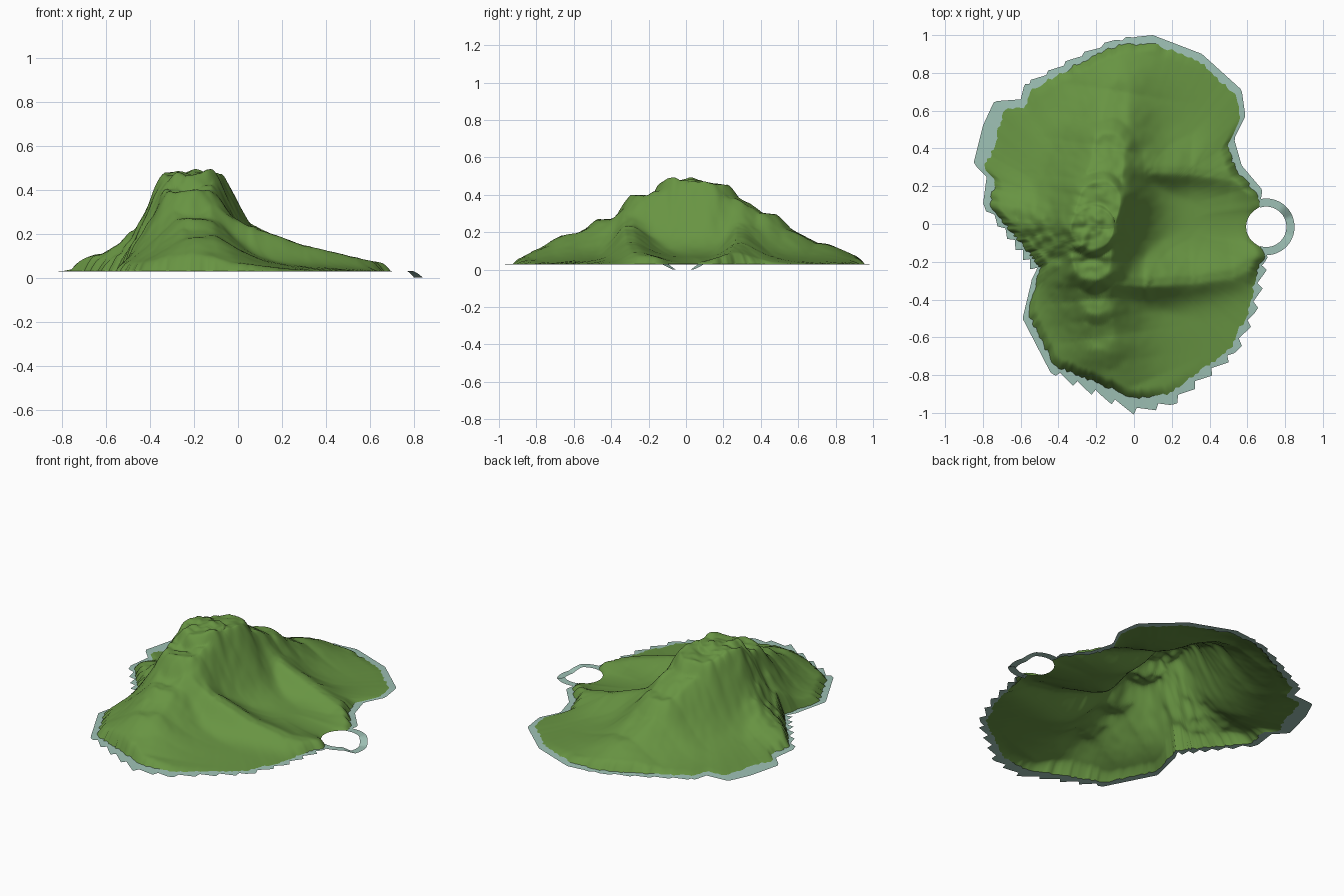
import bpy, bmesh, math, random
from mathutils import Vector, noise

if "Cube" in bpy.data.objects:
    bpy.data.objects.remove(bpy.data.objects["Cube"])

random.seed(4)
CEN = Vector((-0.1, 0.0))
HOLE = Vector((0.70, -0.015))
N_ANG, N_RAD = 320, 80


def material(name, rgb):
    m = bpy.data.materials.new(name)
    m.diffuse_color = (*rgb, 1)
    m.use_nodes = True
    m.node_tree.nodes["Principled BSDF"].inputs["Base Color"].default_value = m.diffuse_color
    return m


grass = material("grass green", (0.138, 0.296, 0.055))
water = material("shallow teal", (0.34, 0.53, 0.46))

# Shoreline, counter-clockwise from one side of the lagoon to the other
SHORE = [Vector(p) for p in (
    (0.68, 0.18), (0.57, 0.31), (0.53, 0.45), (0.59, 0.57), (0.57, 0.71), (0.36, 0.90),
    (0.10, 1.0), (-0.1, 0.98), (-0.3, 0.89), (-0.58, 0.74), (-0.60, 0.66), (-0.74, 0.65),
    (-0.80, 0.52), (-0.85, 0.32), (-0.78, 0.25), (-0.80, 0.10), (-0.53, -0.25),
    (-0.59, -0.50), (-0.44, -0.79), (-0.15, -0.93), (0.0, -1.0), (0.20, -0.96),
    (0.54, -0.69), (0.64, -0.48), (0.71, -0.17))]
# Inner arc of the lagoon closes the shoreline
ARC = [math.radians(250 - 140 * i / 10) for i in range(11)]
SHORE += [HOLE + 0.107 * Vector((math.cos(a), math.sin(a))) for a in ARC]

# Crest lines (x, y, height): main ridge, lagoon spurs, west buttress
MAIN = [(-0.03, .90, .035), (-0.08, .70, .095), (-0.13, .40, .24), (-0.18, .12, .385),
        (-0.22, -.02, .405), (-0.22, -.20, .325), (-0.20, -.40, .21), (-0.17, -.60, .14),
        (-0.05, -.88, .035)]
SPUR = [(-0.12, .28, .23), (0.05, .29, .165), (0.30, .28, .085), (0.52, .25, .05),
        (0.69, .16, .03)]
WEST = [(-0.30, 0, .25), (-0.45, .02, .14), (-0.62, .05, .065), (-0.75, .12, .015)]

# Each ridge: crest, flat half-width, falloff (both base, per height), stretch to the north
RIDGES = [
    (MAIN, (.03, .2), (.19, -.12), 1),
    (SPUR, (.015, 0), (.05, .32), 1.7),
    ([(x, -y * 1.06, h) for x, y, h in SPUR], (.02, 0), (.05, .32), 1.5),
    (WEST, (.03, 0), (.13, 0), 1),
]


def shore_radius(angle):
    """Distance from the centre to the shoreline along a ray."""
    d = Vector((math.cos(angle), math.sin(angle)))
    for a, b in zip(SHORE, SHORE[1:] + SHORE[:1]):
        p, e = a - CEN, b - a
        den = d.cross(e)
        if abs(den) < 1e-9:
            continue
        r, t = p.cross(e) / den, p.cross(d) / den
        if r > 0 and -1e-6 <= t <= 1 + 1e-6:
            return r
    return 0.7


def ridge_height(p, crest, flat, fall, north):
    top = 0
    for a, b in zip(crest, crest[1:]):
        pa = Vector(a[:2])
        e = Vector(b[:2]) - pa
        t = max(0, min(1, (p - pa).dot(e) / e.length_squared))
        h = a[2] + (b[2] - a[2]) * t
        off = p - pa - e * t
        d = max(0, off.length - flat[0] - flat[1] * h)
        d /= (fall[0] + fall[1] * h) * (north if off.y > 0 else 1)
        top = max(top, h * math.exp(-d ** 1.5))
    return top


def height(p, f, r):
    h = sum(ridge_height(p, *g) ** 5 for g in RIDGES) ** 0.2
    rough = noise.noise(Vector((p.x * 9, p.y * 9, 0.3)))
    fine = noise.noise(Vector((p.x * 22, p.y * 22, 1.7)))
    west = math.exp(-((p.x + .42) / .22) ** 2 - ((p.y + .1) / .14) ** 2)
    h += h * (0.04 * rough + 0.025 * fine) + west * 0.025 * fine
    apron = 0.005 + 0.04 * math.exp(-(p.length / 0.6) ** 2)
    inland = (1 - f) * r
    steep, gentle = min(1, inland / 0.05), min(1, inland / 0.3)
    return 0.03 + max(0, h) * steep * (2 - steep) + apron * gentle * (2 - gentle)


def finish(bm, name, mat):
    me = bpy.data.meshes.new(name)
    bm.normal_update()
    bm.to_mesh(me)
    bm.free()
    me.materials.append(mat)
    for poly in me.polygons:
        poly.use_smooth = True
    ob = bpy.data.objects.new(name, me)
    bpy.context.collection.objects.link(ob)
    return ob


# Shore radii: wider shallows in the north-west and south, saw teeth on most sides
inner, outer, dirs = [], [], []
for i in range(N_ANG):
    a = 2 * math.pi * i / N_ANG
    d = Vector((math.cos(a), math.sin(a)))
    r = shore_radius(a)
    p = CEN + d * r
    away = max(0, min(1, ((p - HOLE).length - 0.12) / 0.1))
    wide = 0.04
    wide += 0.05 * math.exp(-((p - Vector((-0.8, 0.5))).length / 0.2) ** 2)
    wide += 0.035 * math.exp(-((p - Vector((0.0, -1.0))).length / 0.35) ** 2)
    wide *= away
    south = p.y < 0.1 and (p.x > -0.4 or p.y > -0.3)
    north = p.y > 0.75 and p.x < 0
    tooth = 0.04 * away if south else 0.02 if north else 0
    outer.append(r + min(((i % 6) / 6 - 0.6) * tooth, 0.01))
    inner.append(min(r - wide + random.uniform(-.3, .3) * min(wide, .03), outer[-1]))
    dirs.append(d)

# Island terrain: open sheet of rings following the shoreline
bm = bmesh.new()
centre = bm.verts.new((CEN.x, CEN.y, height(CEN, 0, 1)))
rings = []
for k in range(1, N_RAD + 1):
    f = k / N_RAD
    row = []
    for d, r in zip(dirs, inner):
        p = CEN + d * r * f
        row.append(bm.verts.new((p.x, p.y, height(p, f, r))))
    rings.append(row)
for i in range(N_ANG):
    j = (i + 1) % N_ANG
    bm.faces.new((centre, rings[0][i], rings[0][j]))
    for lo, hi in zip(rings, rings[1:]):
        bm.faces.new((lo[i], hi[i], hi[j], lo[j]))
finish(bm, "island_terrain", grass)

# Shallow water strip around the terrain
bm = bmesh.new()
strip = []
for d, ri, ro in zip(dirs, inner, outer):
    p, q = CEN + d * ri, CEN + d * ro
    strip.append((bm.verts.new((p.x, p.y, 0.03)), bm.verts.new((q.x, q.y, 0.027))))
for i in range(N_ANG):
    j = (i + 1) % N_ANG
    if max(outer[i] - inner[i], outer[j] - inner[j]) > 1e-4:
        a, b = strip[i], strip[j]
        bm.faces.new((a[0], a[1], b[1], b[0]))
finish(bm, "shallow_water", water)

# Lagoon ring: flat loop that dips to the ground on its outer side
bm = bmesh.new()
loop = []
for i in range(41):
    a = math.radians(-108 + 216 * i / 40)
    z = 0.03 * max(0, min(1, (abs(0.13 * math.sin(a)) - 0.05) / 0.05))
    loop.append([bm.verts.new((HOLE.x + r * math.cos(a), HOLE.y + r * math.sin(a), z))
                 for r in (0.107, 0.15)])
for a, b in zip(loop, loop[1:]):
    bm.faces.new((a[0], a[1], b[1], b[0]))
finish(bm, "lagoon_ring", water)
